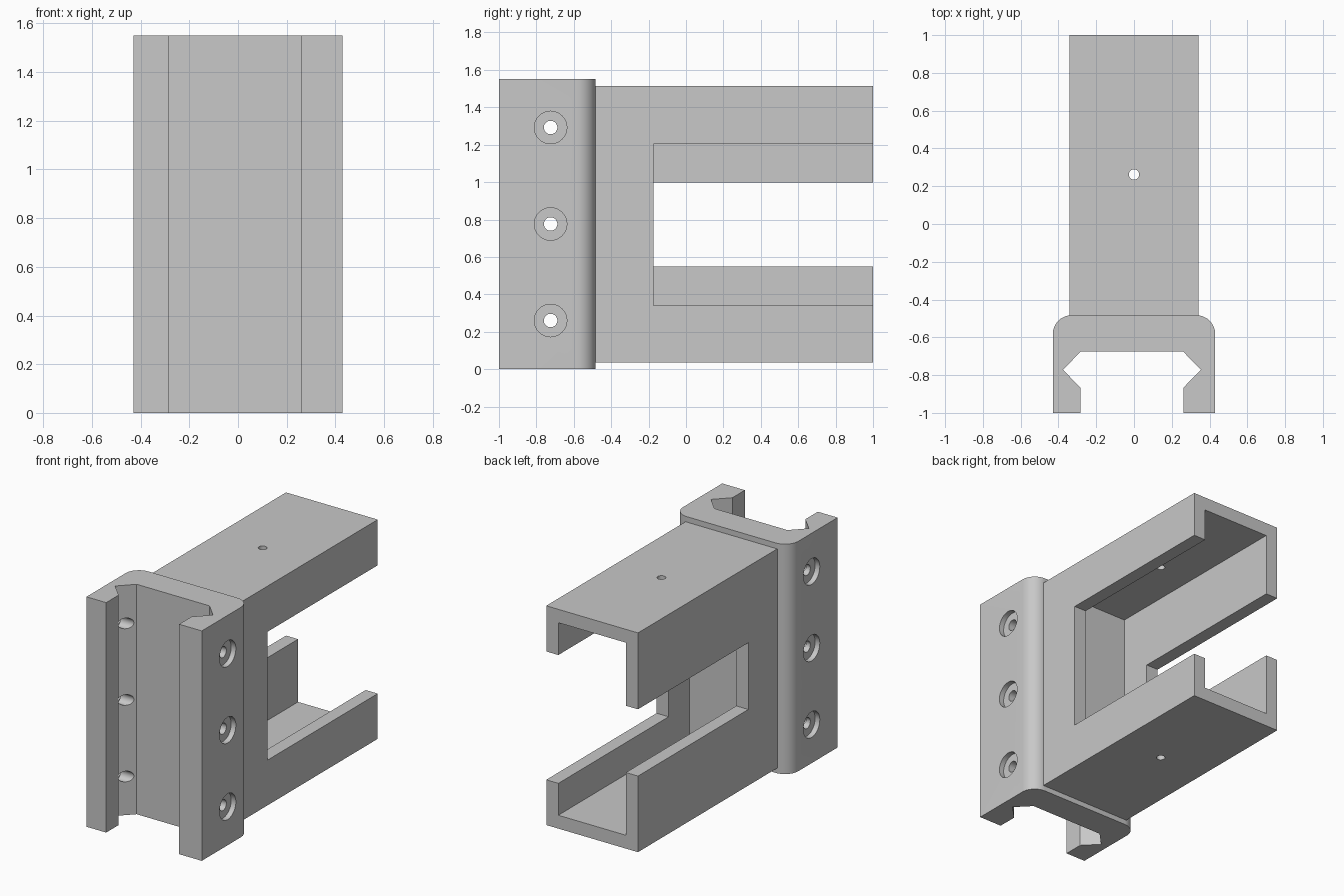
import bpy
import bmesh
from math import cos, sin, pi
from mathutils import Matrix, Vector

if "Cube" in bpy.data.objects:
    bpy.data.objects.remove(bpy.data.objects["Cube"], do_unlink=True)

grey = bpy.data.materials.new("plain grey")
grey.use_nodes = True
GREY = (0.58, 0.58, 0.58, 1)
grey.diffuse_color = GREY
grey.node_tree.nodes["Principled BSDF"].inputs["Base Color"].default_value = GREY


def add_object(name, bm):
    bmesh.ops.recalc_face_normals(bm, faces=bm.faces)
    mesh = bpy.data.meshes.new(name)
    bm.to_mesh(mesh)
    bm.free()
    mesh.materials.append(grey)
    obj = bpy.data.objects.new(name, mesh)
    bpy.context.collection.objects.link(obj)
    return obj


def box(name, lo, hi):
    lo, hi = Vector(lo), Vector(hi)
    bm = bmesh.new()
    matrix = Matrix.Translation((lo + hi) / 2) @ Matrix.Diagonal((hi - lo).to_4d())
    bmesh.ops.create_cube(bm, size=1, matrix=matrix)
    return add_object(name, bm)


def cylinder(name, centre, radius, length, axis):
    bm = bmesh.new()
    turn = Matrix.Rotation(pi / 2, 4, "Y") if axis == "X" else Matrix.Identity(4)
    bmesh.ops.create_cone(bm, cap_ends=True, segments=40, radius1=radius,
                          radius2=radius, depth=length,
                          matrix=Matrix.Translation(centre) @ turn)
    return add_object(name, bm)


def extrude_profile(name, points, height):
    bm = bmesh.new()
    face = bm.faces.new([bm.verts.new((x, y, 0)) for x, y in points])
    new = bmesh.ops.extrude_face_region(bm, geom=[face])["geom"]
    verts = [v for v in new if isinstance(v, bmesh.types.BMVert)]
    bmesh.ops.translate(bm, verts=verts, vec=(0, 0, height))
    return add_object(name, bm)


def cut(target, cutters):
    bpy.context.view_layer.objects.active = target
    for cutter in cutters:
        cutter.hide_render = True
        mod = target.modifiers.new("cut", "BOOLEAN")
        mod.operation = "DIFFERENCE"
        mod.solver = "EXACT"
        mod.object = cutter
        bpy.ops.object.modifier_apply(modifier=mod.name)
        bpy.data.objects.remove(cutter, do_unlink=True)


def finish(obj):
    bpy.ops.object.select_all(action="DESELECT")
    obj.select_set(True)
    bpy.context.view_layer.objects.active = obj
    bpy.ops.object.shade_smooth_by_angle(angle=pi / 6)


# Rail clamp: rounded outer back corners, notched inner groove
HALF, BACK, RADIUS, HEIGHT = 0.43, -0.483, 0.1, 1.55
arc = [(HALF - RADIUS + RADIUS * cos(i * pi / 24),
        BACK - RADIUS + RADIUS * sin(i * pi / 24)) for i in range(13)]
outer = [(HALF, -1)] + arc + [(-x, y) for x, y in reversed(arc)] + [(-HALF, -1)]
groove = [(0.272, -1), (0.272, -0.867), (0.365, -0.772), (0.272, -0.676)]
shift = -0.011
inner = [(shift - x, y) for x, y in groove]
inner += [(shift + x, y) for x, y in reversed(groove)]
clamp = extrude_profile("rail_clamp", outer + inner, HEIGHT)

# Countersunk bolt holes through both clamp cheeks
bolts = []
for z in (0.26, 0.776, 1.292):
    bolts.append(cylinder("bolt_cutter", (0, -0.724, z), 0.036, 1.2, "X"))
    for side in (-1, 1):
        bolts.append(cylinder("recess_cutter", (side * (HALF + 0.065), -0.724, z),
                              0.087, 0.2, "X"))
cut(clamp, bolts)
finish(clamp)

# Holder: hollow box, open at the back, slotted on both sides
W, WALL, LOW, HIGH = 0.342, 0.09, 0.035, 1.513
holder = box("holder_body", (-W, -0.52, LOW), (W, 1, HIGH))
cut(holder, [
    box("cavity_cutter", (WALL - W, -0.395, LOW + WALL), (W - WALL, 1.2, HIGH - WALL)),
    box("left_slot_cutter", (0, -0.175, 0.34), (0.6, 1.2, 1.205)),
    box("right_slot_cutter", (-0.6, -0.175, 0.548), (0, 1.2, 0.998)),
    cylinder("pin_cutter", (0, 0.262, 0.8), 0.027, 2, "Z"),
])
finish(holder)
